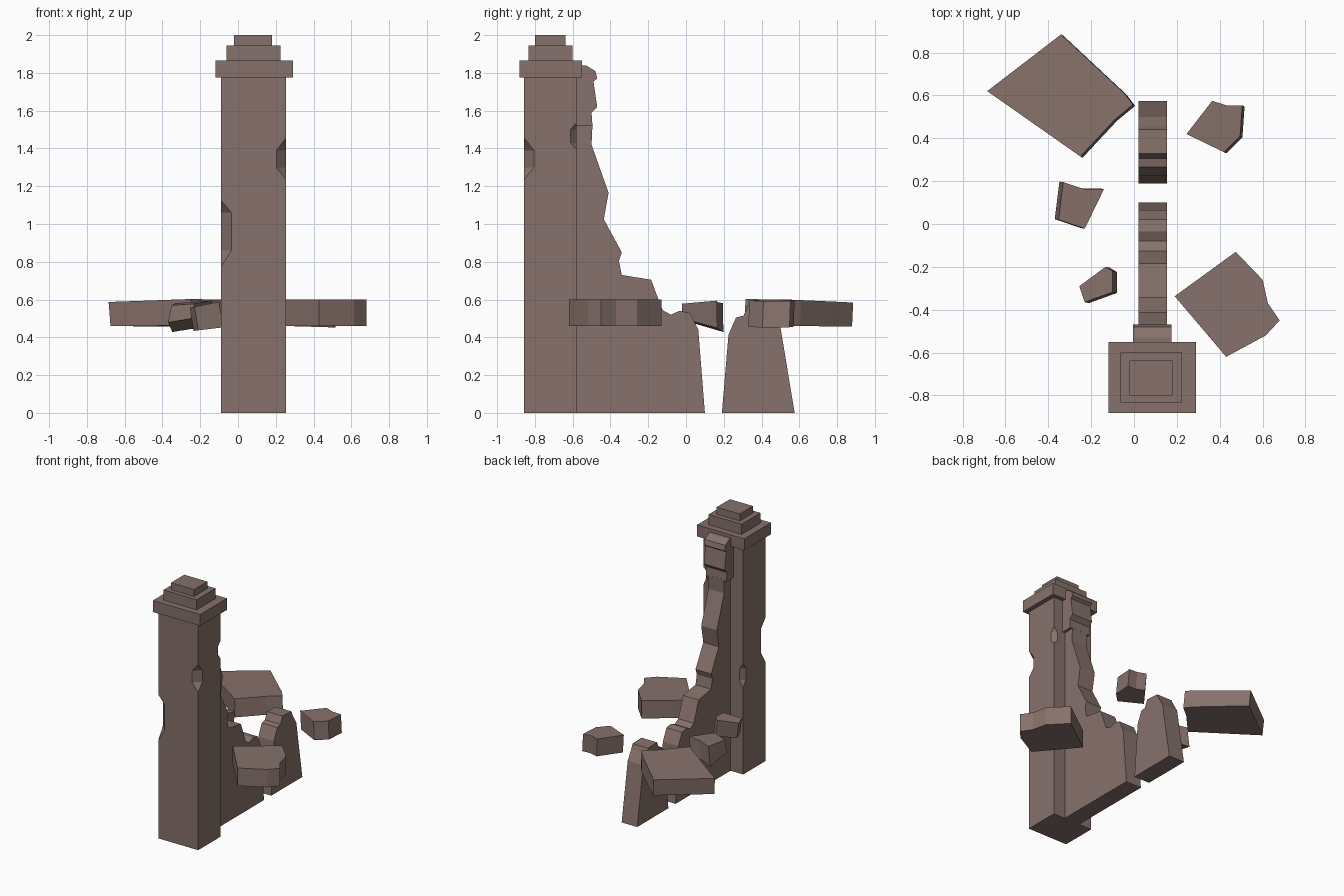
import bpy, bmesh
from mathutils import Vector

if "Cube" in bpy.data.objects:
    bpy.data.objects.remove(bpy.data.objects["Cube"])

stone = bpy.data.materials.new("brown stone")
stone.diffuse_color = (0.24, 0.165, 0.145, 1)
stone.use_nodes = True
stone.node_tree.nodes["Principled BSDF"].inputs["Base Color"].default_value = stone.diffuse_color


def make(name, verts, faces):
    me = bpy.data.meshes.new(name)
    me.from_pydata(verts, [], faces)
    bm = bmesh.new()
    bm.from_mesh(me)
    bmesh.ops.recalc_face_normals(bm, faces=bm.faces)
    bm.to_mesh(me)
    bm.free()
    me.materials.append(stone)
    ob = bpy.data.objects.new(name, me)
    bpy.context.collection.objects.link(ob)
    return ob


def loft(name, rings):
    """Skin closed rings of equal length and cap both ends."""
    n = len(rings[0])
    verts = [v for r in rings for v in r]
    faces = [tuple(range(n)), tuple(range((len(rings) - 1) * n, len(rings) * n))]
    for k in range(len(rings) - 1):
        for i in range(n):
            j = (i + 1) % n
            faces.append((k * n + i, k * n + j, k * n + n + j, k * n + n + i))
    return make(name, verts, faces)


def box(name, x0, x1, y0, y1, z0, z1):
    base = [(x0, y0), (x1, y0), (x1, y1), (x0, y1)]
    return loft(name, [[(x, y, z) for x, y in base] for z in (z0, z1)])


def wall(name, profile, x0, x1):
    """Side profile in (y, z) extruded across x."""
    return loft(name, [[(x, y, z) for y, z in profile] for x in (x0, x1)])


def chunk(name, outline, z0, z1, tilt_top=(0, 0), tilt_bottom=(0, 0), shift=(0, 0)):
    """Broken slab from a plan outline, with tilted top and bottom."""
    cx = sum(p[0] for p in outline) / len(outline)
    cy = sum(p[1] for p in outline) / len(outline)

    def ring(z, t, s):
        return [(x + s[0], y + s[1], z + t[0] * (x - cx) + t[1] * (y - cy))
                for x, y in outline]
    return loft(name, [ring(z0, tilt_bottom, shift), ring(z1, tilt_top, (0, 0))])


# Pillar shaft with chipped corners
X0, X1, Y0, Y1 = -0.09, 0.255, -0.857, -0.58
pillar = box("pillar", X0, X1, Y0, Y1, 0, 1.8)
chips = [(X1, Y0, 1.24, 1.30, 1.39, 1.45, 0.052),
         (X0, Y0, 0.78, 0.86, 1.06, 1.12, 0.055),
         (X1, Y1, 1.40, 1.43, 1.50, 1.53, 0.032),
         (X0, Y1, 0.69, 0.73, 0.82, 0.86, 0.032)]
for x, y, a, b, c, d, r in chips:
    rings = []
    for z, s in ((a, 0.005), (b, r), (c, r), (d, 0.005)):
        rings.append([(x + s, y, z), (x, y + s, z), (x - s, y, z), (x, y - s, z)])
    cutter = loft("chip_cutter", rings)
    cutter.hide_render = True
    mod = pillar.modifiers.new("chip", 'BOOLEAN')
    mod.operation, mod.solver, mod.object = 'DIFFERENCE', 'EXACT', cutter
    bpy.context.view_layer.objects.active = pillar
    bpy.ops.object.modifier_apply(modifier=mod.name)
    bpy.data.objects.remove(cutter)

# Stepped cap
box("cap_lower", -0.12, 0.29, -0.882, -0.55, 1.775, 1.865)
box("cap_middle", -0.062, 0.225, -0.833, -0.60, 1.86, 1.945)
box("cap_top", -0.02, 0.18, -0.80, -0.637, 1.94, 2.0)

# Broken wall: lower body and the wider block at the top
W0, W1 = 0.02, 0.155
wall("wall", [(-0.62, 0), (-0.62, 1.53), (-0.495, 1.53), (-0.50, 1.42),
              (-0.41, 1.165), (-0.435, 1.025), (-0.34, 0.85), (-0.355, 0.805),
              (-0.34, 0.73), (-0.185, 0.705), (-0.125, 0.545), (-0.08, 0.52),
              (-0.035, 0.54), (0.02, 0.53), (0.065, 0.44), (0.10, 0)], W0, W1)
wall("wall_top_block", [(-0.62, 1.52), (-0.62, 1.84), (-0.53, 1.84), (-0.48, 1.81),
                        (-0.47, 1.77), (-0.49, 1.755), (-0.47, 1.62),
                        (-0.50, 1.59), (-0.495, 1.52)], -0.005, 0.175)

# Detached wall stump
wall("wall_stump", [(0.19, 0), (0.225, 0.415), (0.265, 0.505), (0.305, 0.515),
                    (0.33, 0.57), (0.44, 0.565), (0.455, 0.53), (0.50, 0.455),
                    (0.575, 0)], W0, W1)

# Loose slabs and rubble
chunk("slab_back", [(-0.685, 0.62), (-0.34, 0.885), (-0.045, 0.61), (-0.005, 0.557),
                    (-0.09, 0.487), (-0.25, 0.315)],
      0.46, 0.595, (0.015, -0.03), (0.0, -0.01), (0.01, -0.006))
chunk("slab_front", [(0.19, -0.337), (0.475, -0.13), (0.60, -0.26), (0.625, -0.37),
                     (0.68, -0.45), (0.615, -0.52), (0.43, -0.62)], 0.46, 0.60)
chunk("rubble_back_right", [(0.245, 0.42), (0.365, 0.575), (0.433, 0.553),
                            (0.505, 0.553), (0.495, 0.41), (0.42, 0.335)],
      0.455, 0.595, (-0.04, 0), (-0.03, 0), (0.011, -0.005))
chunk("rubble_left", [(-0.352, 0.02), (-0.33, 0.195), (-0.232, 0.163),
                      (-0.14, 0.163), (-0.23, -0.022)],
      0.46, 0.582, (0.08, 0.05), (0.06, -0.3), (-0.018, 0.003))
chunk("rubble_front_left", [(-0.255, -0.29), (-0.133, -0.20), (-0.10, -0.22),
                            (-0.10, -0.318), (-0.23, -0.365)],
      0.445, 0.575, (0.2, 0), (0.12, 0), (0.02, -0.004))
